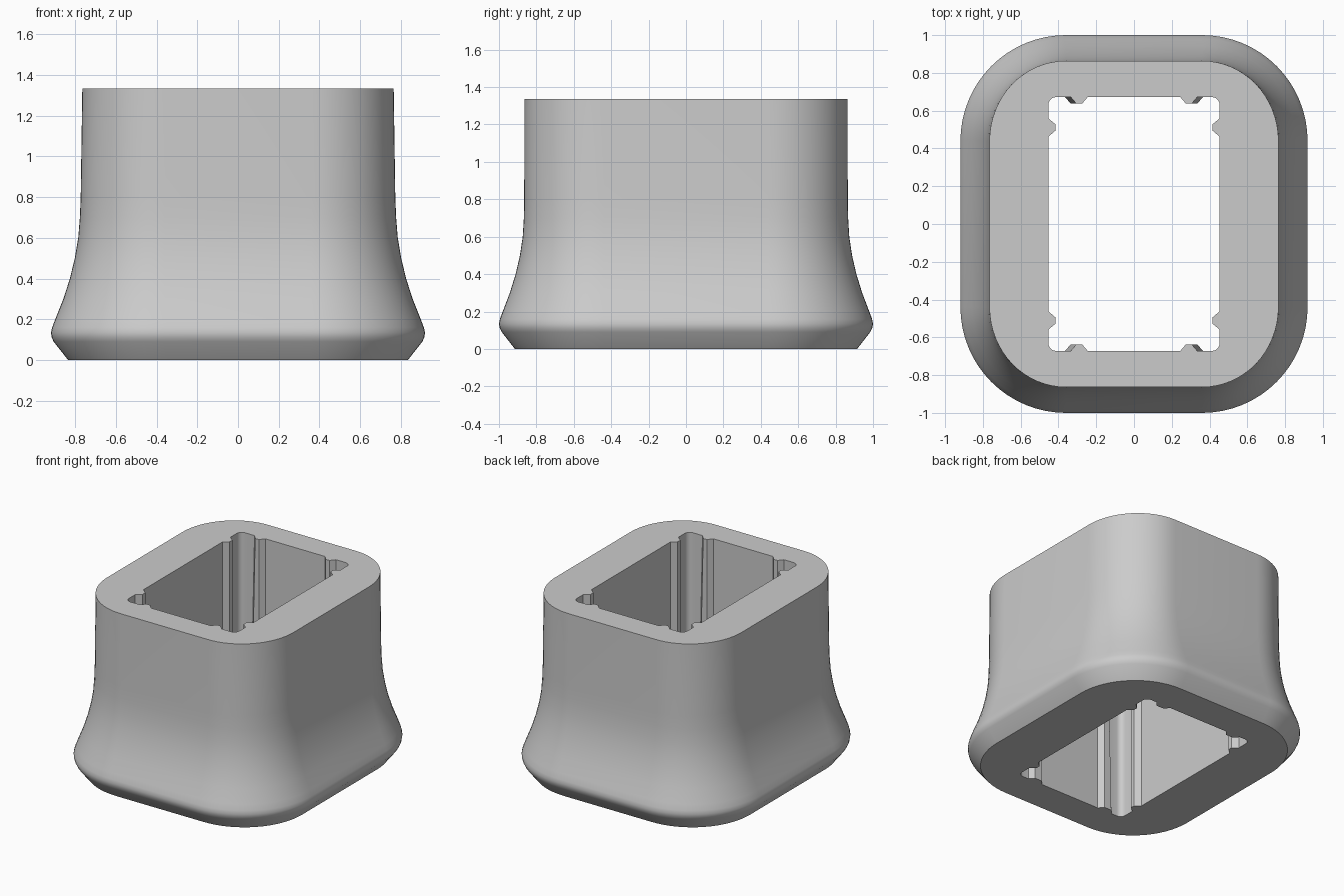
import bpy, bmesh, math

cube = bpy.data.objects.get("Cube")
if cube:
    bpy.data.objects.remove(cube, do_unlink=True)

HEIGHT = 1.335
CORNER_X, CORNER_Y = 0.36, 0.44   # centres of the rounded outer corners
SEGMENTS = 16

# Flared wall: height, half width, half depth
WALL = [
    (0, 0.835, 0.915), (0.09, 0.906, 0.985), (0.112, 0.916, 0.996),
    (0.135, 0.919, 1.0), (0.16, 0.913, 0.995), (0.2, 0.898, 0.98),
    (0.3, 0.858, 0.942), (0.4, 0.826, 0.911), (0.5, 0.802, 0.888),
    (0.6, 0.785, 0.873), (0.7, 0.777, 0.867), (0.8, 0.773, 0.865),
    (HEIGHT, 0.765, 0.864),
]


def arc(cx, cy, rx, ry, steps):
    return [(cx + rx * math.cos(math.pi / 2 * i / steps),
             cy + ry * math.sin(math.pi / 2 * i / steps)) for i in range(steps + 1)]


def four_fold(quarter):
    """Mirror one quarter outline into a full counter-clockwise loop."""
    half = quarter + [(-x, y) for x, y in reversed(quarter)]
    return half + [(-x, -y) for x, y in half]


def bore_outline(draft):
    """Rectangular bore with two small guide ribs beside each corner."""
    side_rib = [(0.453, 0.463), (0.415, 0.495), (0.415, 0.527), (0.453, 0.559)]
    end_rib = [(0.335 + draft, 0.672), (0.305 + draft, 0.637),
               (0.275, 0.637), (0.245, 0.672)]
    return four_fold(side_rib + arc(0.413, 0.632, 0.04, 0.04, 5) + end_rib)


def add_ring(bm, outline, z):
    return [bm.verts.new((x, y, z)) for x, y in outline]


def bridge(bm, a, b):
    for i in range(len(a)):
        j = (i + 1) % len(a)
        bm.faces.new((a[i], a[j], b[j], b[i]))


def rim_edges(bm, ring):
    return [bm.edges.get((ring[i - 1], ring[i])) for i in range(len(ring))]


bm = bmesh.new()

# Outer flared wall
outer = [add_ring(bm, four_fold(arc(CORNER_X, CORNER_Y, hx - CORNER_X,
                                    hy - CORNER_Y, SEGMENTS)), z)
         for z, hx, hy in WALL]
for low, high in zip(outer, outer[1:]):
    bridge(bm, low, high)

# Through bore
bore_low = add_ring(bm, bore_outline(0.03), 0)
bore_high = add_ring(bm, bore_outline(0.0), HEIGHT)
bridge(bm, bore_high, bore_low)

# Flat top and bottom rims
for ring, bore in ((outer[0], bore_low), (outer[-1], bore_high)):
    bmesh.ops.triangle_fill(bm, use_beauty=True,
                            edges=rim_edges(bm, ring) + rim_edges(bm, bore))
bmesh.ops.recalc_face_normals(bm, faces=bm.faces[:])

mesh = bpy.data.meshes.new("flared_sleeve")
bm.to_mesh(mesh)
bm.free()
sleeve = bpy.data.objects.new("flared_sleeve", mesh)
bpy.context.collection.objects.link(sleeve)

# Plain grey material
grey = bpy.data.materials.new("light_grey")
grey.use_nodes = True
colour = (0.6, 0.6, 0.6, 1)
grey.diffuse_color = colour
grey.node_tree.nodes["Principled BSDF"].inputs["Base Color"].default_value = colour
mesh.materials.append(grey)

# Smooth curves, crisp rims and ribs
bpy.ops.object.select_all(action="DESELECT")
sleeve.select_set(True)
bpy.context.view_layer.objects.active = sleeve
bpy.ops.object.shade_smooth_by_angle(angle=math.radians(30))
